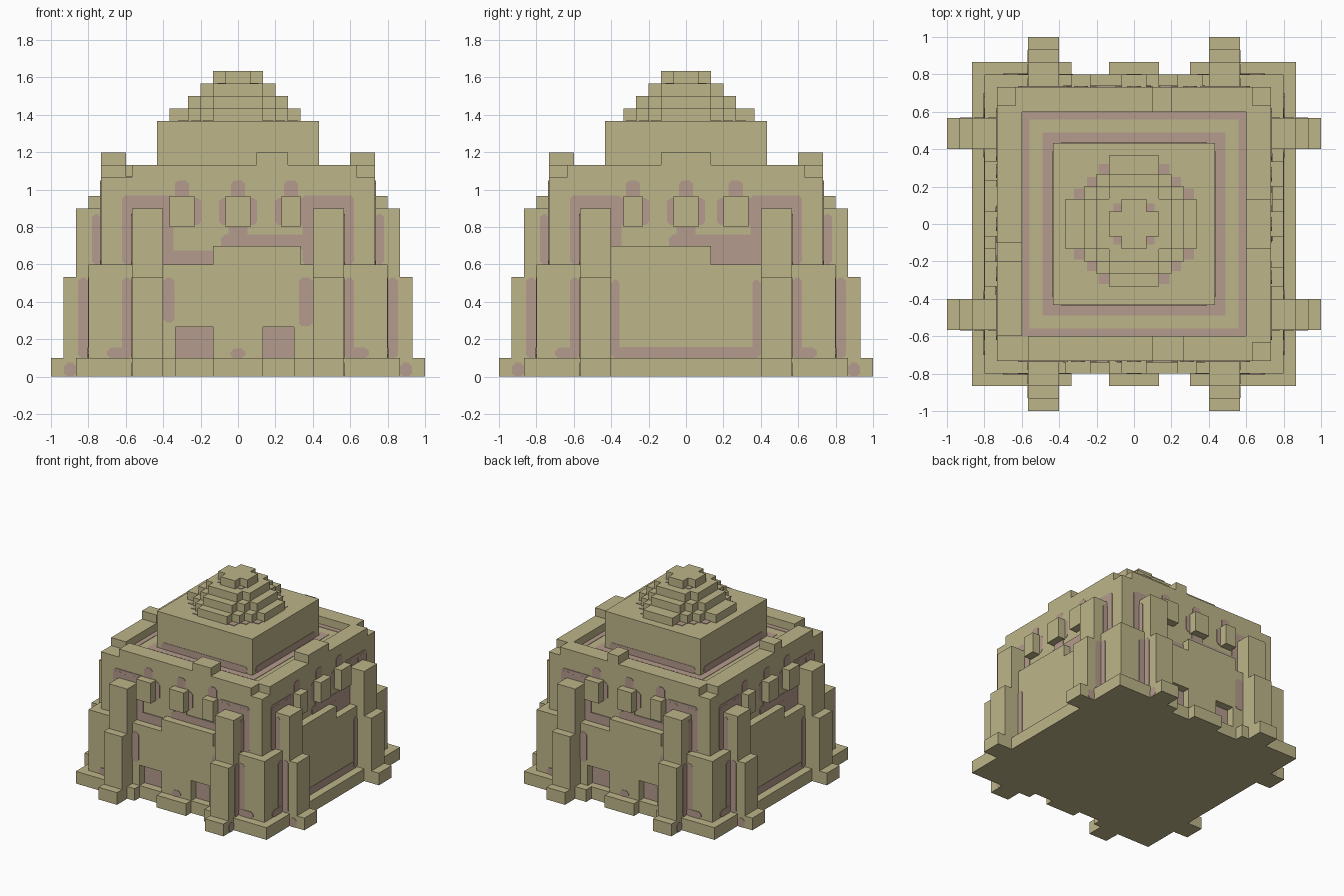
import bpy, bmesh, math
from mathutils import Matrix, Vector

cube = bpy.data.objects.get("Cube")
if cube:
    bpy.data.objects.remove(cube, do_unlink=True)


def material(name, rgb):
    m = bpy.data.materials.new(name)
    m.use_nodes = True
    m.diffuse_color = (*rgb, 1)
    b = next(n for n in m.node_tree.nodes if n.type == 'BSDF_PRINCIPLED')
    b.inputs["Base Color"].default_value = (*rgb, 1)
    b.inputs["Roughness"].default_value = 0.9
    return m


SAND = material("sandstone", (0.515, 0.462, 0.254))
ROSE = material("rose_stain", (0.456, 0.328, 0.262))


def prism(bm, outline, d0, d1, side=0):
    """Extrude a (u, z) outline outward from d0 to d1 on a side (0 front, 1 right, 2 back, 3 left)."""
    rot = Matrix.Rotation(side * math.pi / 2, 3, 'Z')
    rings = [[bm.verts.new(rot @ Vector((u, -d, z))) for u, z in outline] for d in (d0, d1)]
    bm.faces.new(rings[0])
    bm.faces.new(rings[1])
    n = len(outline)
    for i in range(n):
        j = (i + 1) % n
        bm.faces.new((rings[0][i], rings[0][j], rings[1][j], rings[1][i]))


def rect(u0, u1, z0, z1):
    return [(u0, z0), (u1, z0), (u1, z1), (u0, z1)]


def soft(u0, u1, z0, z1, c=0.018):
    """Rectangle with cut corners."""
    return [(u0 + c, z0), (u1 - c, z0), (u1, z0 + c), (u1, z1 - c),
            (u1 - c, z1), (u0 + c, z1), (u0, z1 - c), (u0, z0 + c)]


def box(bm, x0, x1, y0, y1, z0, z1):
    prism(bm, rect(x0, x1, z0, z1), -y1, -y0)


def finish(name, bm, mat):
    bmesh.ops.recalc_face_normals(bm, faces=bm.faces[:])
    me = bpy.data.meshes.new(name)
    bm.to_mesh(me)
    bm.free()
    me.materials.append(mat)
    bpy.context.collection.objects.link(bpy.data.objects.new(name, me))


def boxes(name, items, mat=SAND):
    bm = bmesh.new()
    for b in items:
        box(bm, *b)
    finish(name, bm, mat)


SIDE = ["front", "right", "back", "left"]
W = 0.733   # wall face distance
P = 0.8     # panel face distance

# Plinth, with gaps before the doors, and main block
boxes("plinth", [(-P, P, -P, P, 0, 0.1)])
boxes("main_block", [(-W, W, -W, W, 0.1, 1.067)])
boxes("plinth_sides", [(s * 0.8335 - 0.0335, s * 0.8335 + 0.0335, -P, P, 0, 0.1) for s in (-1, 1)])
boxes("plinth_ends", [(a, b, s * 0.8335 - 0.0335, s * 0.8335 + 0.0335, 0, 0.1)
                      for s in (-1, 1) for a, b in ((-0.867, -0.333), (-0.133, 0.133), (0.3, 0.867))])

# Corner piers
boxes("corner_piers", [(min(sx * .567, sx * P), max(sx * .567, sx * P),
                        min(sy * .567, sy * P), max(sy * .567, sy * P), 0.1, 0.6)
                       for sx in (-1, 1) for sy in (-1, 1)])

# Raised panels: doors are notches in the lower edge
door_panel = [(-.4, .1), (-.333, .1), (-.333, .267), (-.133, .267), (-.133, .1), (.133, .1),
              (.133, .267), (.3, .267), (.3, .1), (.4, .1), (.4, .6), (.333, .6),
              (.333, .7), (-.133, .7), (-.133, .6), (-.4, .6)]
plain_panel = [(-.4, .1), (.4, .1), (.4, .6), (.133, .6), (.133, .7), (-.4, .7)]
windows = [[(-.367, -.233), (-.067, .067), (.233, .333)],
           [(-.333, -.233), (-.067, .067), (.2, .333)]]

for k, side in enumerate(SIDE):
    bm = bmesh.new()
    prism(bm, plain_panel if k % 2 else door_panel, W, P, k)
    finish(side + "_panel", bm, SAND)

    # Stepped buttresses
    bm = bmesh.new()
    for a, b in ((-.567, -.4), (.4, .567)):
        prism(bm, rect(a, b, 0.1, 0.9), W, 0.867, k)
        prism(bm, rect(a, b, 0.1, 0.533), 0.867, 0.933, k)
        prism(bm, rect(a, b, 0, 0.1), 0.867, 1.0, k)
    finish(side + "_buttresses", bm, SAND)

    # Projecting window blocks
    bm = bmesh.new()
    for a, b in windows[k % 2]:
        prism(bm, rect(a, b, 0.8, 0.967), W, P, k)
    finish(side + "_window_blocks", bm, SAND)

    # Stains on the upper wall: around windows, buttresses and panel top
    bm = bmesh.new()
    for a, b in windows[k % 2]:
        c = (a + b) / 2
        prism(bm, soft(a - .035, b + .035, .81, .955), W, W + .003, k)
        prism(bm, soft(c - .038, c + .038, .95, 1.05), W, W + .004, k)
    for s in (-1, 1):
        prism(bm, soft(*sorted((s * .34, s * .62)), .88, .97), W, W + .005, k)
        prism(bm, soft(*sorted((s * .5, s * .62)), .6, .95), W, W + .006, k)
        prism(bm, soft(*sorted((s * .345, s * .45)), .6, .95), W, W + .006, k)
    prism(bm, soft(-.09, .38, .68, .76), W, W + .007, k)
    prism(bm, soft(-.05, .05, .72, .82), W, W + .008, k)
    if k % 2 == 0:
        prism(bm, soft(-.38, -.12, .59, .675), W, W + .007, k)
        for a, b in ((-.333, -.133), (.133, .3)):  # door backs
            prism(bm, rect(a, b, .1, .267), W, W + .004, k)
    else:
        prism(bm, soft(.12, .38, .59, .7), W, W + .0075, k)
    finish(side + "_wall_stains", bm, ROSE)

    # Stains on the panel and the corner piers
    bm = bmesh.new()
    if k % 2:
        prism(bm, soft(-.4, .4, .1, .16), P, P + .003, k)
        for a, b in ((-.4, -.355), (.355, .4)):
            prism(bm, soft(a, b, .1, .52), P, P + .005, k)
    else:
        prism(bm, soft(-.4, -.34, .29, .53), P, P + .003, k)
        prism(bm, soft(.325, .4, .27, .53), P, P + .003, k)
        prism(bm, soft(-.04, .04, .1, .15), P, P + .003, k)
    for s in (-1, 1):
        prism(bm, soft(*sorted((s * .567, s * .62)), .1, .53), P, P + .003, k)
        prism(bm, soft(*sorted((s * .567, s * .7)), .1, .155), P, P + .005, k)
    finish(side + "_panel_stains", bm, ROSE)

    # Stains on the outer flanks of the neighbouring buttresses
    bm = bmesh.new()
    for s in (-1, 1):
        for a, b, lo, hi in ((.8, .855, .1, .53), (.733, .78, .6, .87), (.867, .93, 0, .075)):
            prism(bm, soft(*sorted((s * a, s * b)), lo, hi), .567, .570, k)
    finish(side + "_buttress_stains", bm, ROSE)

# Parapet with notched corners, and merlons
boxes("parapet", [(-.567, .633, -W, -.6, 1.067, 1.133), (-.633, .633, .6, W, 1.067, 1.133),
                  (.6, W, -.633, .633, 1.067, 1.133), (-W, -.6, -.6, .633, 1.067, 1.133)])
boxes("merlons", [(.1, .267, -W, -.6, 1.133, 1.2), (.1, .2, .6, W, 1.133, 1.2),
                  (.6, W, -.133, .133, 1.133, 1.2), (-W, -.6, -.2, -.1, 1.133, 1.2)])

# Roof drum and stepped dome, each tier a blocky disc
boxes("roof_drum", [(-.433, .433, -.433, .433, 1.067, 1.367)])
tiers = [[(.35, .133), (.267, .2), (.2, .267), (.133, .35)],
         [(.267, .133), (.2, .2), (.133, .267)],
         [(.2, .133), (.133, .2)],
         [(.133, .067), (.067, .133)]]
for i, tier in enumerate(tiers):
    z = 1.367 + i * 0.0667
    o = 0.017 if i == 0 else 0
    boxes("dome_tier_%d" % (i + 1),
          [(-a - (o if a > .3 else 0), a - (o if a > .3 else 0),
            -b + (o if b > .3 else 0), b + (o if b > .3 else 0), z, z + 0.0667) for a, b in tier])


def ring(r0, r1, z0, z1):
    return [(-r1, r1, -r1, -r0, z0, z1), (-r1, r1, r0, r1, z0, z1),
            (-r1, -r0, -r0, r0, z0, z1), (r0, r1, -r0, r0, z0, z1)]


# Roof stains: edge of the floor, foot of the drum, inner corners of the dome
boxes("roof_edge_stain", ring(.56, .6, 1.067, 1.07), ROSE)
boxes("drum_foot_stain", ring(.433, .488, 1.067, 1.07), ROSE)
bm = bmesh.new()
for k in range(4):
    prism(bm, soft(-.39, .39, 1.067, 1.125), .433, .436, k)
finish("drum_side_stains", bm, ROSE)
corner_stains = []
for sx in (-1, 1):
    for sy in (-1, 1):
        for a, b, c, d, z in ((.133, .19, .267, .32, 1.367), (.2, .25, .2, .25, 1.367),
                              (.267, .32, .133, .19, 1.367), (.067, .11, .067, .11, 1.567)):
            corner_stains.append((*sorted((sx * a, sx * b)), *sorted((sy * c, sy * d)), z, z + .004))
boxes("dome_corner_stains", corner_stains, ROSE)
